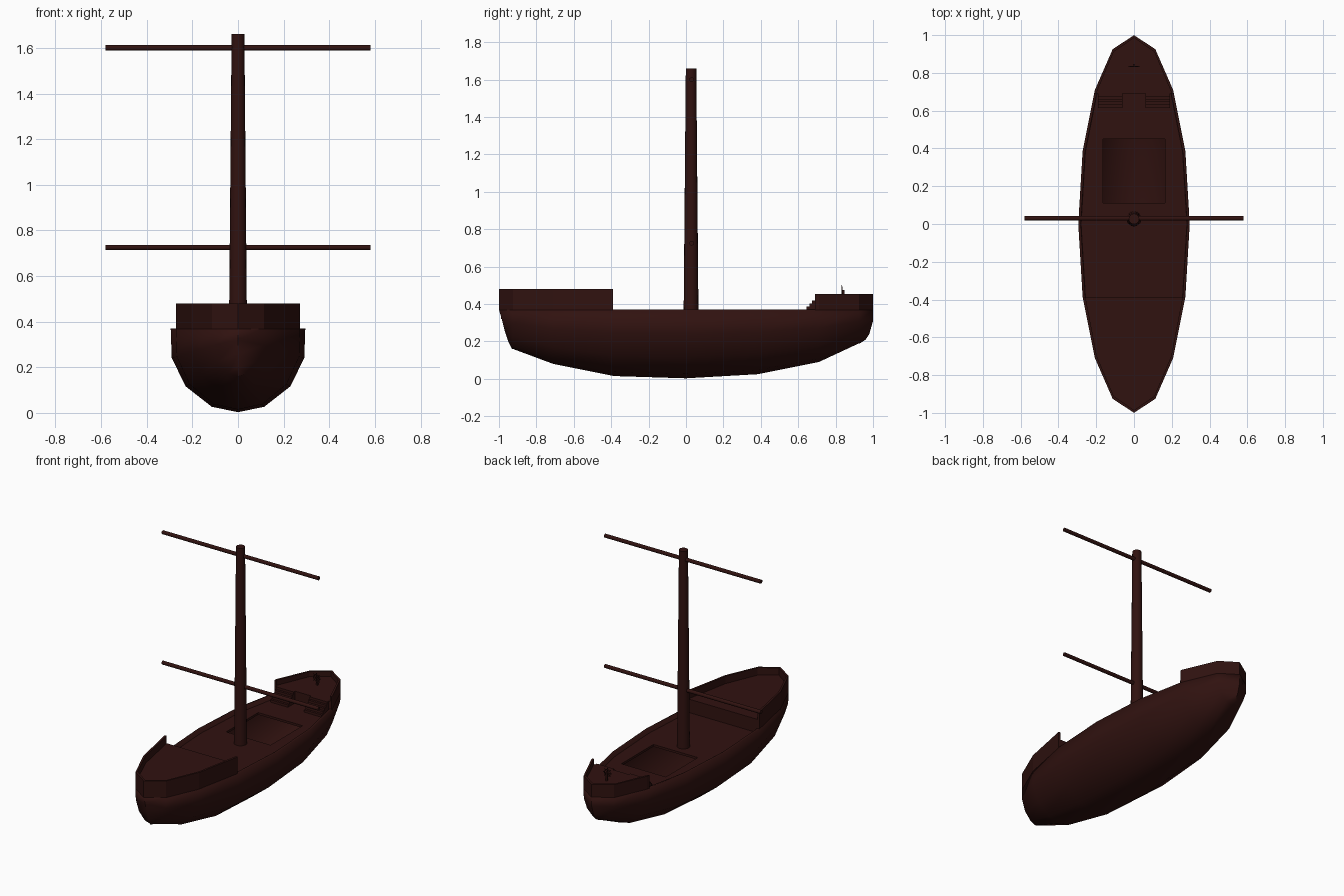
import bpy, bmesh, math
from mathutils import Matrix

if "Cube" in bpy.data.objects:
    bpy.data.objects.remove(bpy.data.objects["Cube"])

wood = bpy.data.materials.new("dark_wood")
wood.diffuse_color = (0.03, 0.006, 0.005, 1)
wood.use_nodes = True
wood.node_tree.nodes["Principled BSDF"].inputs["Base Color"].default_value = wood.diffuse_color

# Half-width of the hull at each station along y
ST = [(-1, 0), (-.925, .113), (-.71, .207), (-.385, .272), (0, .295),
      (.385, .272), (.71, .207), (.925, .113), (1, 0)]
RIM, DECK = .37, .34


def width(y):
    for (a, wa), (b, wb) in zip(ST, ST[1:]):
        if a <= y <= b:
            return wa + (wb - wa) * (y - a) / (b - a)
    return 0


def side(y0, y1, sx=1, sy=1):
    """Right-hand outline between y0 and y1, optionally shrunk."""
    y0, y1 = max(y0, -sy), min(y1, sy)
    ys = [y0] + [y * sy for y, _ in ST if y0 + .001 < y * sy < y1 - .001] + [y1]
    return [(width(y / sy) * sx, y) for y in ys]


def mirror(pts):
    return [(-x, y) for x, y in reversed(pts) if x > 1e-5]


def finish(name, bm, smooth=None):
    me = bpy.data.meshes.new(name)
    bm.to_mesh(me)
    bm.free()
    ob = bpy.data.objects.new(name, me)
    bpy.context.collection.objects.link(ob)
    me.materials.append(wood)
    if smooth:
        bpy.ops.object.select_all(action='DESELECT')
        ob.select_set(True)
        bpy.context.view_layer.objects.active = ob
        bpy.ops.object.shade_smooth_by_angle(angle=math.radians(smooth))
    return ob


def prism(name, pts, z0, z1):
    bm = bmesh.new()
    f = bm.faces.new([bm.verts.new((x, y, z0)) for x, y in pts])
    top = bmesh.ops.extrude_face_region(bm, geom=[f])["geom"]
    bmesh.ops.translate(bm, vec=(0, 0, z1 - z0),
                        verts=[v for v in top if isinstance(v, bmesh.types.BMVert)])
    bmesh.ops.recalc_face_normals(bm, faces=bm.faces)
    return finish(name, bm)


def box(name, x0, x1, y0, y1, z0, z1):
    return prism(name, [(x0, y0), (x1, y0), (x1, y1), (x0, y1)], z0, z1)


def rod(name, loc, r1, r2, length, axis, n):
    bm = bmesh.new()
    rot = {'X': Matrix.Rotation(math.pi / 2, 4, 'Y'), 'Z': Matrix()}[axis]
    bmesh.ops.create_cone(bm, cap_ends=True, segments=n, radius1=r1, radius2=r2,
                          depth=length, matrix=Matrix.Translation(loc) @ rot)
    return finish(name, bm, 40)


# Hull: cross-sections lofted from stem to stern
KEEL = [.16, .08, .015, .003, .025, .09, .19]
SEC = [(0, 0), (.39, .065), (.78, .31), (.985, .65), (1, 1)]
rings = [[(0, y, z) for y, z in
          [(-.93, .16), (-.95, .2), (-.97, .26), (-.985, .32), (-1, RIM)]]]
for (y, w), k in zip(ST[1:-1], KEEL):
    rings.append([(w * a, y, k + (RIM - k) * b) for a, b in SEC])
rings.append([(0, y, z) for y, z in
              [(.93, .19), (.96, .21), (.98, .24), (1, .31), (1, RIM)]])
bm = bmesh.new()
for s in (1, -1):
    grid = [[bm.verts.new((x * s, y, z)) for x, y, z in r] for r in rings]
    for a, b in zip(grid, grid[1:]):
        for j in range(4):
            q = [a[j], b[j], b[j + 1], a[j + 1]]
            bm.faces.new(q if s > 0 else q[::-1])
bmesh.ops.remove_doubles(bm, verts=bm.verts, dist=.001)
bmesh.ops.recalc_face_normals(bm, faces=bm.faces)
bm.normal_update()
low = min(bm.faces, key=lambda f: f.calc_center_median().z)
if low.normal.z > 0:
    bmesh.ops.reverse_faces(bm, faces=bm.faces)
hull = finish("hull", bm, 45)
m = hull.modifiers.new("planking", 'SOLIDIFY')
m.thickness, m.offset = .014, -1

# Raised bulwarks at both ends
IN = (.95, .985)
for name, y0, y1, top in (("front_bulwark", -1, -.39, .48), ("stern_bulwark", .69, 1, .455)):
    o, i = side(y0, y1), side(y0, y1, *IN)
    if y0 < -.9:
        pts = mirror(o) + o + i[::-1] + mirror(i)[::-1]
    else:
        pts = o + mirror(o) + mirror(i)[::-1] + i[::-1]
    prism(name, pts, RIM - .002, top)

# Raised end decks, their inner faces forming the bulkheads
for name, y0, y1, top in (("front_deck", -1, -.39, .43), ("stern_deck", .69, 1, .42)):
    p = side(y0, y1, .965, .988)
    prism(name, p + mirror(p), .32, top)

# Main deck with open hatch
p = side(-.4, .7, .965, .988)
deck = prism("main_deck", p + mirror(p), DECK - .015, DECK)
cutter = box("hatch_cutter", -.165, .165, .11, .45, .25, .45)
cutter.hide_render = True
cutter.hide_set(True)
m = deck.modifiers.new("hatch", 'BOOLEAN')
m.operation, m.object, m.solver = 'DIFFERENCE', cutter, 'EXACT'
bpy.context.view_layer.objects.active = deck
bpy.ops.object.modifier_apply(modifier="hatch")
bpy.data.objects.remove(cutter)

# Twin stairs up to the stern deck
for s in (1, -1):
    for k in range(5):
        xs = sorted((s * .06, s * .19))
        box("stair_step", *xs, .615 + k * .015, .692, DECK + k * .016, DECK + (k + 1) * .016)

# Mast and yards
rod("mast", (0, .027, .985), .04, .028, 1.35, 'Z', 16)
for z in (.725, 1.6):
    rod("yard", (0, .03, z), .0125, .0125, 1.16, 'X', 10)

# Steering wheel on a small post
bpy.ops.mesh.primitive_torus_add(location=(0, .833, .47), rotation=(math.pi / 2, 0, 0),
                                 major_radius=.022, minor_radius=.003,
                                 major_segments=16, minor_segments=6)
wheel = bpy.context.object
wheel.name = "wheel_rim"
wheel.data.materials.append(wood)
for k in range(4):
    bm = bmesh.new()
    bmesh.ops.create_cone(bm, cap_ends=True, segments=6, radius1=.002, radius2=.002, depth=.066,
                          matrix=Matrix.Translation((0, .833, .47)) @ Matrix.Rotation(k * math.pi / 4, 4, 'Y'))
    finish("wheel_spoke", bm)
box("wheel_post", -.006, .006, .837, .847, .42, .475)
